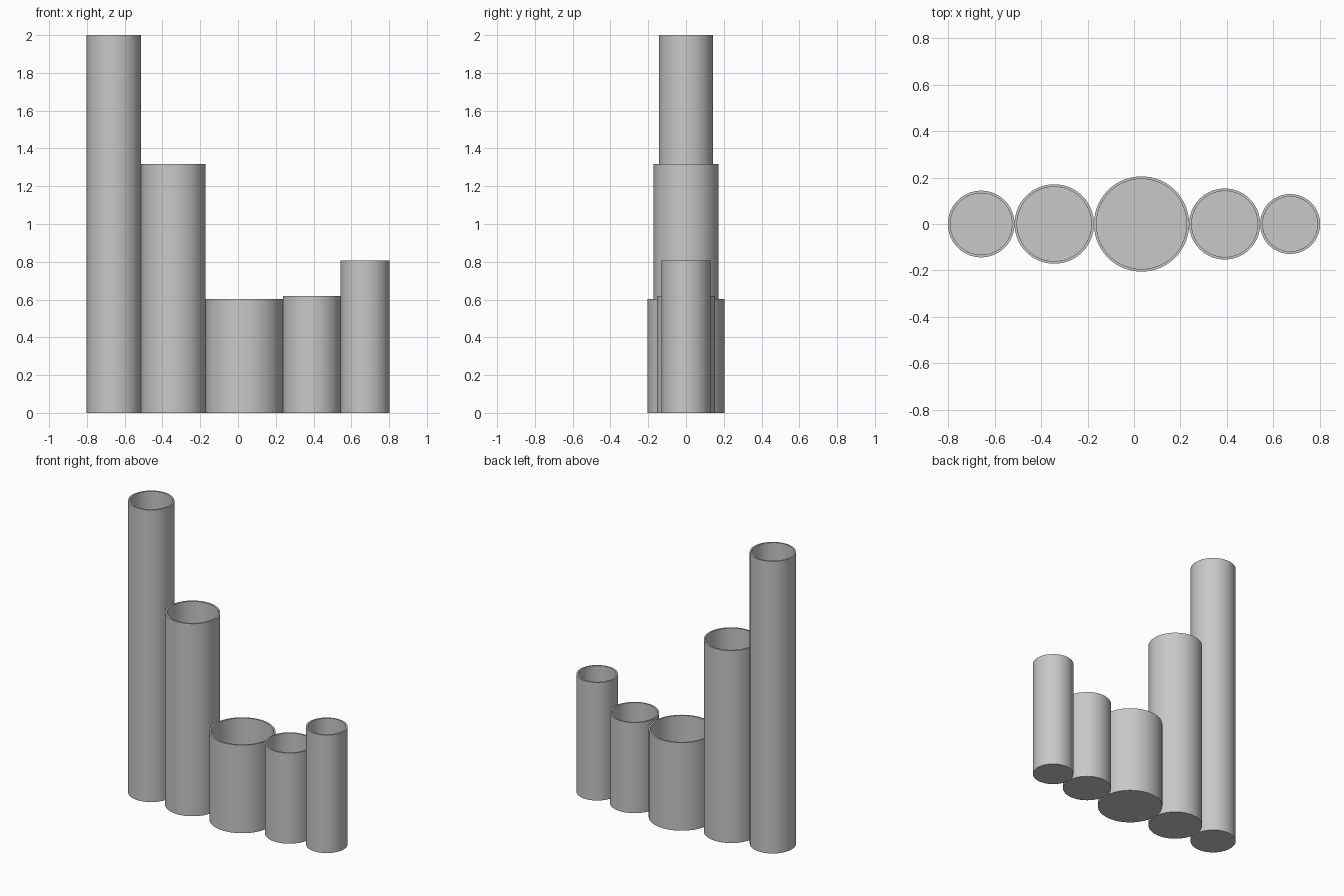
import bpy, bmesh, math

if "Cube" in bpy.data.objects:
    bpy.data.objects.remove(bpy.data.objects["Cube"])

SEGMENTS = 96
WALL = 0.011

grey = bpy.data.materials.new("plain grey")
grey.diffuse_color = (0.58, 0.58, 0.58, 1.0)
grey.use_nodes = True
grey.node_tree.nodes["Principled BSDF"].inputs["Base Color"].default_value = grey.diffuse_color


def open_tube(name, x, radius, height):
    """Thin-walled cup: closed at the bottom, open at the top."""
    inner = radius - WALL
    # (radius, z) from the outer base up, over the rim and down inside
    profile = [(radius, 0), (radius, height), (inner, height), (inner, WALL)]
    bm = bmesh.new()
    rings = []
    for r, z in profile:
        rings.append([bm.verts.new((r * math.cos(2 * math.pi * i / SEGMENTS),
                                    r * math.sin(2 * math.pi * i / SEGMENTS), z))
                      for i in range(SEGMENTS)])
    for low, high in zip(rings, rings[1:]):
        for i in range(SEGMENTS):
            j = (i + 1) % SEGMENTS
            bm.faces.new((low[i], low[j], high[j], high[i]))
    bm.faces.new(list(reversed(rings[0])))   # underside
    bm.faces.new(rings[-1])                  # inner floor
    mesh = bpy.data.meshes.new(name)
    bm.to_mesh(mesh)
    bm.free()
    mesh.materials.append(grey)
    obj = bpy.data.objects.new(name, mesh)
    obj.location.x = x
    bpy.context.collection.objects.link(obj)
    bpy.ops.object.select_all(action='DESELECT')
    obj.select_set(True)
    bpy.context.view_layer.objects.active = obj
    bpy.ops.object.shade_smooth_by_angle(angle=math.radians(30))


# Row of touching tubes, left to right: name, radius, height
tubes = [
    ("tallest_tube", 0.1435, 2.0),
    ("tall_tube", 0.171, 1.318),
    ("wide_short_tube", 0.205, 0.603),
    ("short_tube", 0.153, 0.62),
    ("narrow_tube", 0.129, 0.808),
]
edge = -sum(r for _, r, _ in tubes)
for name, radius, height in tubes:
    open_tube(name, edge + radius, radius, height)
    edge += 2 * radius
